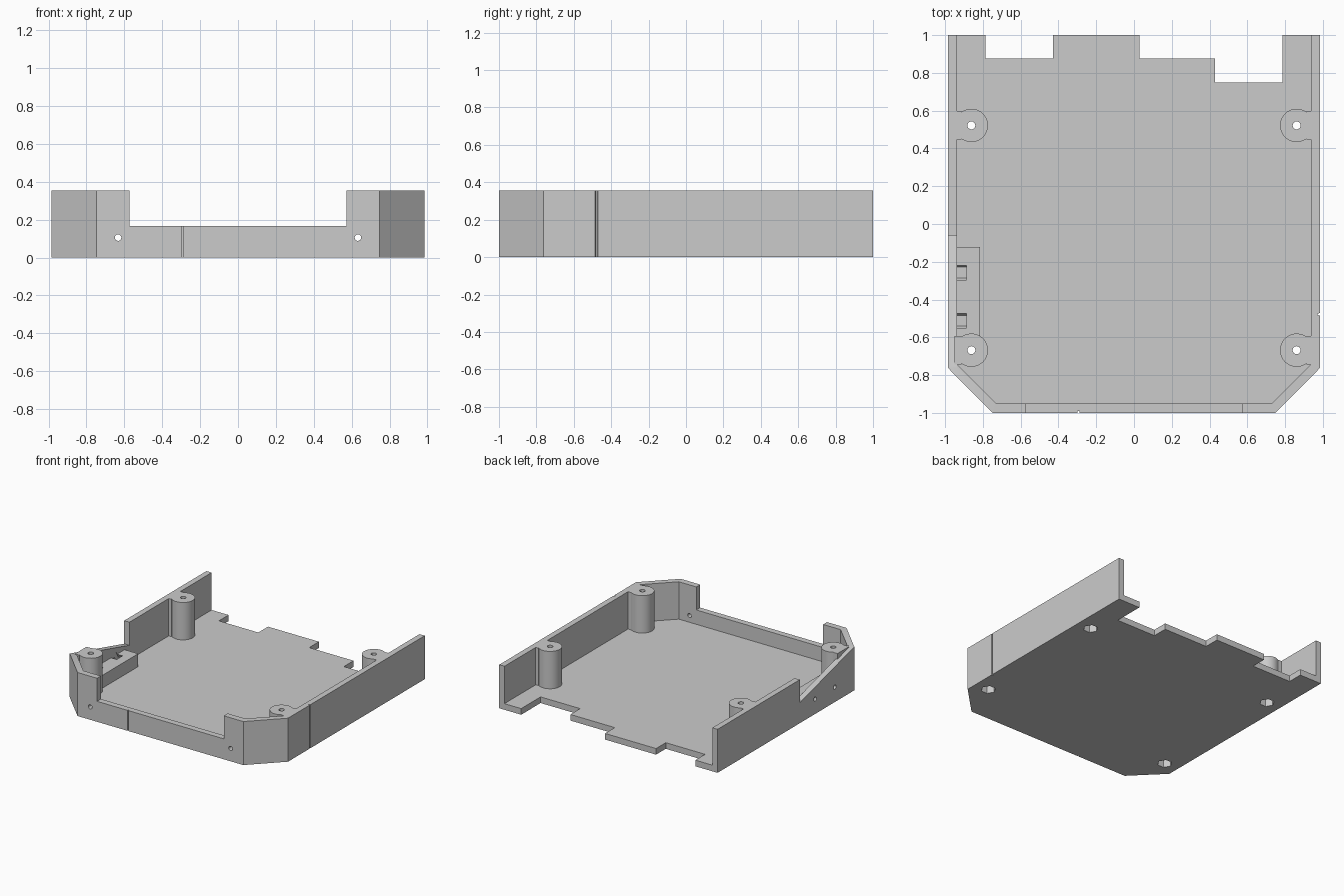
import bpy
import bmesh
import math
from mathutils import Vector

cube = bpy.data.objects.get("Cube")
if cube:
    bpy.data.objects.remove(cube, do_unlink=True)

H, FLOOR, LOW = 0.355, 0.05, 0.167
HX, WALL = 0.985, 0.047

grey = bpy.data.materials.new("light_grey")
grey.use_nodes = True
COLOUR = (0.6, 0.6, 0.6, 1)
grey.diffuse_color = COLOUR
grey.node_tree.nodes["Principled BSDF"].inputs["Base Color"].default_value = COLOUR


def prism(name, points, direction):
    """Solid made by sweeping a flat outline along a direction."""
    bm = bmesh.new()
    face = bm.faces.new([bm.verts.new(p) for p in points])
    swept = bmesh.ops.extrude_face_region(bm, geom=[face], use_keep_orig=True)
    moved = [g for g in swept["geom"] if isinstance(g, bmesh.types.BMVert)]
    bmesh.ops.translate(bm, verts=moved, vec=direction)
    bmesh.ops.recalc_face_normals(bm, faces=bm.faces)
    mesh = bpy.data.meshes.new(name)
    bm.to_mesh(mesh)
    bm.free()
    mesh.materials.append(grey)
    obj = bpy.data.objects.new(name, mesh)
    bpy.context.collection.objects.link(obj)
    return obj


def box(name, x0, x1, y0, y1, z0, z1):
    corners = [(x0, y0, z0), (x1, y0, z0), (x1, y1, z0), (x0, y1, z0)]
    return prism(name, corners, (0, 0, z1 - z0))


def rod(name, start, direction, radius, sides=32):
    """Round or hexagonal bar; its first corner lies sideways."""
    d = Vector(direction)
    u = Vector((1, 0, 0)) if abs(d.x) < 1e-6 else Vector((0, 1, 0))
    v = d.normalized().cross(u)
    ring = []
    for i in range(sides):
        a = math.tau * i / sides
        ring.append(Vector(start) + radius * (math.cos(a) * u + math.sin(a) * v))
    return prism(name, ring, d)


def combine(target, tool, operation):
    mod = target.modifiers.new("join", "BOOLEAN")
    mod.operation, mod.solver, mod.object = operation, "EXACT", tool
    bpy.context.view_layer.objects.active = target
    bpy.ops.object.modifier_apply(modifier=mod.name)
    bpy.data.objects.remove(tool, do_unlink=True)


def cut(target, tool):
    combine(target, tool, "DIFFERENCE")


def add(target, tool):
    combine(target, tool, "UNION")


def outline(hx, front, back, cham_x, cham_y, z):
    half = [(cham_x, front, z), (hx, cham_y, z), (hx, back, z)]
    return half + [(-x, y, z) for x, y, z in reversed(half)]


# Tray with chamfered front corners, open at the back
tray = prism("tray", outline(HX, -1, 1, 0.748, -0.762, 0), (0, 0, H))
cut(tray, prism("hollow", outline(HX - WALL, -0.95, 1.1, 0.73, -0.742, FLOOR), (0, 0, 1)))

# Lowered front wall and sloping gap in the right wall
cut(tray, box("front_gap", -0.572, 0.572, -1.1, -0.9, LOW, 1))
gap = [(-1.1, -0.06, LOW), (-1.1, -0.06, 0.5), (-1.1, -0.762, 0.5), (-1.1, -0.762, H)]
cut(tray, prism("side_gap", gap, (1.1 - HX + WALL + 0.001, 0, 0)))

# Notches in the back edge of the floor
for x0, x1, y in [(-0.785, -0.43, 0.875), (0.03, 0.431, 0.875), (0.43, 0.787, 0.75)]:
    cut(tray, box("back_notch", x0, x1, y, 1.1, -0.1, 1))

# Nut block beside the right wall
add(tray, box("nut_block", -0.96, -0.815, -0.64, -0.122, 0.02, 0.155))

# Corner standoffs with webs to the walls
posts = [(s * 0.861, y) for s in (-1, 1) for y in (-0.668, 0.522)]
for x, y in posts:
    add(tray, rod("standoff", (x, y, 0.02), (0, 0, H - 0.02), 0.088, 48))
    inner, outer = sorted((x * 1.06, x * 1.105))
    add(tray, box("web", inner, outer, y - 0.075, y + 0.075, 0.02, H))

# Screw holes and hexagonal nut recesses under the standoffs
for x, y in posts:
    cut(tray, rod("screw_hole", (x, y, -0.1), (0, 0, 1), 0.021, 24))
    cut(tray, rod("nut_recess", (x, y, -0.1), (0, 0, 0.2), 0.056, 6))

# Side screw holes with nut pockets open at the top
for y in (-0.257, -0.512):
    cut(tray, rod("side_hole", (-1.1, y, 0.122), (0.2, 0, 0), 0.017, 24))
    cut(tray, rod("nut_pocket", (-0.94, y, 0.122), (0.052, 0, 0), 0.0575, 6))

# Front screw holes
for x in (-0.633, 0.633):
    cut(tray, rod("front_hole", (x, -1.1, 0.105), (0, 0.2, 0), 0.017, 24))

# Thin grooves in the front and left walls
cut(tray, box("front_groove", -0.298, -0.288, -1.1, -0.99, -0.1, 1))
groove = [(1.0, -0.49, -0.1), (1.0, -0.468, -0.1), (0.972, -0.474, -0.1), (0.972, -0.482, -0.1)]
cut(tray, prism("side_groove", groove, (0, 0, 1)))

# Smooth the round parts, keep edges crisp
for o in bpy.context.selected_objects:
    o.select_set(False)
tray.select_set(True)
bpy.context.view_layer.objects.active = tray
bpy.ops.object.shade_smooth_by_angle(angle=math.radians(30))
